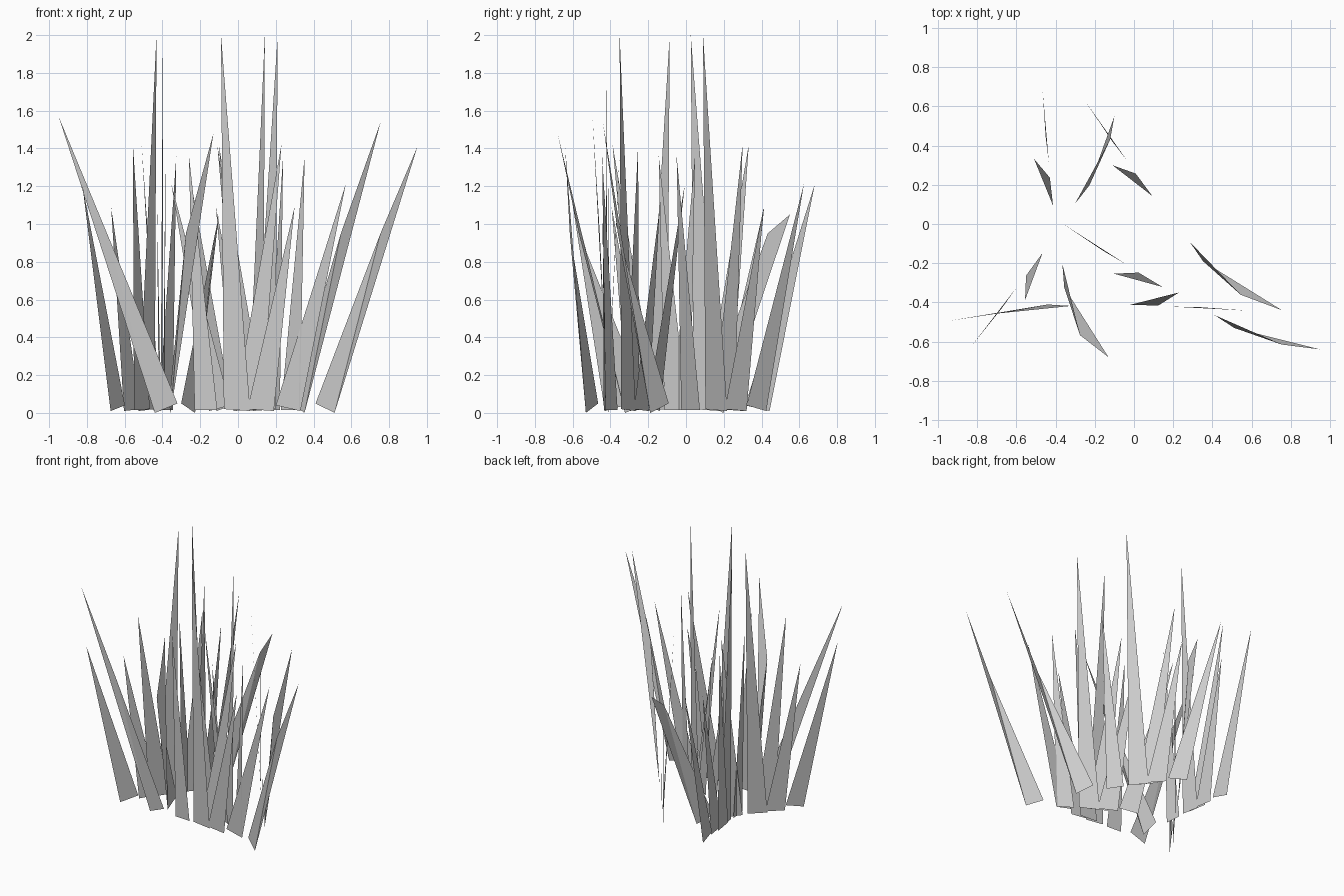
import bpy
from mathutils import Matrix, Vector
from math import radians

if "Cube" in bpy.data.objects:
    bpy.data.objects.remove(bpy.data.objects["Cube"])

# Clumps: centre x, y, heading in degrees, tip of the long bent blade (world space)
CLUMPS = [
    (-0.40, 0.055, 94.5, (-0.13, -0.68, 1.48)),
    (0.125, 0.115, 124.6, (0.755, -0.44, 1.54)),
    (0.185, -0.335, 147.0, (0.95, -0.64, 1.41)),
    (-0.45, -0.11, 232.0, (-0.10, 0.55, 1.05)),
    (-0.06, -0.42, -3.5, (-0.95, -0.495, 1.57)),
]

# Flat blades in clump space: two base corners and a tip
BLADES = {
    "tall_blade": [(-0.015, 0, 0.02), (0.125, 0, 0.01), (-0.03, 0, 2.0)],
    "inner_blade": [(-0.17, 0, 0.015), (-0.05, 0, 0.015), (-0.20, 0, 1.36)],
    "twisted_blade": [(0.04, 0.01, 0.02), (0.183, 0.015, 0.015), (0.285, 0.088, 1.42)],
    "short_blade": [(0.11, 0, 0.02), (0.25, 0, 0.01), (0.36, 0, 1.09)],
    "leaning_blade": [(0.26, 0.014, 0.04), (0.39, 0.02, 0.01), (0.63, 0.017, 1.21)],
}


def add_blade(name, verts, faces):
    mesh = bpy.data.meshes.new(name)
    mesh.from_pydata(verts, [], faces)
    obj = bpy.data.objects.new(name, mesh)
    bpy.context.collection.objects.link(obj)


for i, (cx, cy, heading, tip) in enumerate(CLUMPS, 1):
    place = Matrix.Translation((cx, cy, 0)) @ Matrix.Rotation(radians(heading), 4, 'Z')
    for name, pts in BLADES.items():
        add_blade(f"{name}_{i}", [place @ Vector(p) for p in pts], [(0, 1, 2)])
    # Long outward blade with a kink on its upper edge
    base = [(-0.26, -0.014, 0.05), (-0.38, -0.014, 0.0), (-0.63, -0.075, 0.95)]
    verts = [place @ Vector(p) for p in base] + [Vector(tip)]
    add_blade(f"bent_blade_{i}", verts, [(0, 1, 2), (1, 3, 2)])
